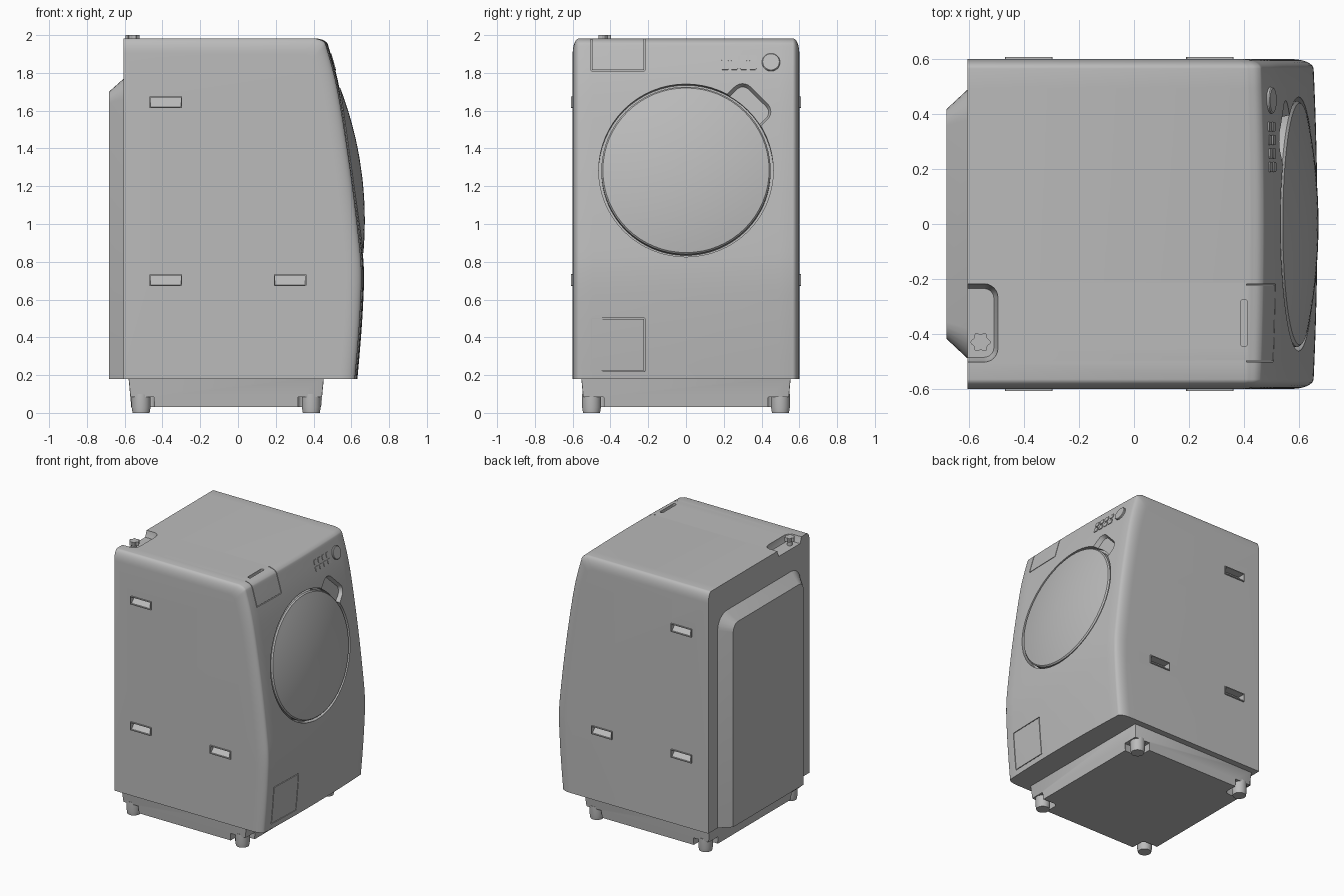
import bpy, bmesh
from math import sin, cos, pi
from mathutils import Matrix, Vector

cube = bpy.data.objects.get("Cube")
if cube:
    bpy.data.objects.remove(cube, do_unlink=True)

grey = bpy.data.materials.new("light grey")
grey.use_nodes = True
COLOR = (0.5, 0.5, 0.5, 1)
grey.diffuse_color = COLOR
grey.node_tree.nodes["Principled BSDF"].inputs["Base Color"].default_value = COLOR


# ---- helpers ----
def loft(name, rings, matrix=Matrix(), closed=False):
    """Skin a list of equal-length closed rings; cap the ends unless closed."""
    bm = bmesh.new()
    loops = [[bm.verts.new(matrix @ Vector(p)) for p in ring] for ring in rings]
    n = len(loops[0])
    pairs = list(zip(loops, loops[1:])) + ([(loops[-1], loops[0])] if closed else [])
    for a, b in pairs:
        for i in range(n):
            j = (i + 1) % n
            bm.faces.new((a[i], a[j], b[j], b[i]))
    if not closed:
        bm.faces.new(loops[0])
        bm.faces.new(loops[-1])
    bmesh.ops.remove_doubles(bm, verts=bm.verts, dist=1e-5)
    bmesh.ops.recalc_face_normals(bm, faces=bm.faces)
    mesh = bpy.data.meshes.new(name)
    bm.to_mesh(mesh)
    bm.free()
    obj = bpy.data.objects.new(name, mesh)
    bpy.context.collection.objects.link(obj)
    mesh.materials.append(grey)
    return obj


def rrect(w, h, r, w_level=0, rb=None, n=6):
    """Rounded rectangle in the local plane; rb is the lower corner radius."""
    rb = r if rb is None else rb
    pts = []
    for k, (sx, sy) in enumerate([(1, 1), (-1, 1), (-1, -1), (1, -1)]):
        c = r if sy > 0 else rb
        for i in range(n + 1):
            a = (k + i / n) * pi / 2
            pts.append((sx * (w / 2 - c) + c * cos(a), sy * (h / 2 - c) + c * sin(a), w_level))
    return pts


def circle(r, z, n=64):
    return [(r * cos(2 * pi * i / n), r * sin(2 * pi * i / n), z) for i in range(n)]


def frame(name, w, h, t, lo, hi, matrix):
    """Rectangular ring of line width t."""
    outer, inner = (w, h, 0.002), (w - 2 * t, h - 2 * t, 0.001)
    rings = [rrect(*outer, lo, n=1), rrect(*outer, hi, n=1),
             rrect(*inner, hi, n=1), rrect(*inner, lo, n=1)]
    return loft(name, rings, matrix, closed=True)


def activate(obj):
    bpy.ops.object.select_all(action='DESELECT')
    obj.select_set(True)
    bpy.context.view_layer.objects.active = obj


def carve(obj, cutter):
    cutter.hide_render = True
    mod = obj.modifiers.new("cut", 'BOOLEAN')
    mod.object, mod.operation, mod.solver = cutter, 'DIFFERENCE', 'EXACT'
    activate(obj)
    bpy.ops.object.modifier_apply(modifier=mod.name)
    bpy.data.objects.remove(cutter, do_unlink=True)


# ---- curved side profile, from bottom to top ----
KEYS = [(0.632, 0.18), (0.648, 0.36), (0.661, 0.55), (0.667, 0.73), (0.655, 0.9),
        (0.607, 1.29), (0.541, 1.7), (0.485, 1.92), (0.464, 1.966), (0.42, 1.983)]


def spline(keys, steps=5):
    k = [Vector(p) for p in keys]
    k = [2 * k[0] - k[1]] + k + [2 * k[-1] - k[-2]]
    out = []
    for a, b, c, d in zip(k, k[1:], k[2:], k[3:]):
        for s in range(steps):
            t = s / steps
            out.append(0.5 * (2 * b + (c - a) * t + (2 * a - 5 * b + 4 * c - d) * t * t
                              + (3 * b - a - 3 * c + d) * t ** 3))
    return out + [k[-2]]


CURVE = spline(KEYS)
BACK, FLOOR, HALF, EDGE = -0.605, 0.18, 0.6, 0.035


def front_x(z):
    for a, b in zip(CURVE, CURVE[1:]):
        if a.y <= z <= b.y:
            return a.x + (b.x - a.x) * (z - a.y) / (b.y - a.y)


def bow(y):
    return 0.015 * (y / HALF) ** 2


def on_front(y, z):
    """Local frame lying on the front panel: u sideways, v up the slope, w outward."""
    v = Vector((front_x(z + 0.04) - front_x(z - 0.04), 0, 0.08)).normalized()
    u = Vector((0, 1, 0))
    m = Matrix((u, v, u.cross(v))).transposed().to_4x4()
    m.translation = (front_x(z) - bow(y), y, z)
    return m


# ---- cabinet: profiles lofted across, shrinking at the rounded edges ----
flat = HALF - EDGE
stations = [(flat * i / 8, 0) for i in range(-8, 9)]
round_edge = [(flat + EDGE * sin(a), 0.08 * (1 - cos(a))) for a in [pi / 16 * i for i in range(1, 9)]]
stations = [(-y, d) for y, d in reversed(round_edge)] + stations + round_edge
rings = []
for y, d in stations:
    kx, kz = 1 - (d + bow(y)) / 1.25, 1 - d / 1.8
    pts = [(p.x, p.y) for p in CURVE] + [(BACK, CURVE[-1].y), (BACK, FLOOR)]
    rings.append([(BACK + (x - BACK) * kx, y, FLOOR + (z - FLOOR) * kz) for x, z in pts])
cabinet = loft("cabinet", rings)

# ---- door opening and domed door ----
DOOR_Z = 1.285
door_m = on_front(0, DOOR_Z)
carve(cabinet, loft("door_cutter", [circle(0.462, -0.06), circle(0.462, 0.15)], door_m))
dome = [circle(r, -0.005 + 0.05 * (1 - (r / 0.44) ** 2)) for r in [0.44 - 0.04 * i for i in range(11)]]
door = loft("door", [circle(0.448, -0.07), circle(0.448, -0.014)] + dome, door_m)

# ---- door grip pocket ----
pocket_m = on_front(0.325, DOOR_Z + 0.335) @ Matrix.Rotation(-pi / 4, 4, 'Z')
carve(cabinet, loft("pocket_cutter", [rrect(0.22, 0.15, 0.045, -0.03), rrect(0.25, 0.18, 0.06, 0.003),
                                      rrect(0.25, 0.18, 0.06, 0.06)], pocket_m))

# ---- detergent drawer seams and finger slot, service hatch seam ----
along_x = Matrix(((0, 0, 1, 0.41), (1, 0, 0, -0.36), (0, 1, 0, 1.93), (0, 0, 0, 1)))
carve(cabinet, frame("drawer_cutter", 0.284, 0.24, 0.005, 0, 0.4, along_x))
slot_m = Matrix.Translation((0.4, -0.36, 1.98))
carve(cabinet, loft("slot_cutter", [rrect(0.025, 0.17, 0.01, z) for z in (-0.035, 0.05)], slot_m))
carve(cabinet, frame("hatch_cutter", 0.284, 0.284, 0.005, -0.012, 0.03, on_front(-0.36, 0.36)))

# ---- tap recess in the rear top corner ----
tap_m = Matrix.Translation((-0.62, -0.36, 1.983))
carve(cabinet, loft("tap_cutter", [rrect(0.22, 0.25, 0.035, -0.045), rrect(0.25, 0.285, 0.05, -0.003),
                                   rrect(0.25, 0.285, 0.05, 0.05)], tap_m))


# ---- side grips: sloped pockets with a thin rim, on both sides ----
GW, GH = 0.172, 0.062
parts = []
for side in (1, -1):
    for gx, gz in [(-0.383, 1.645), (-0.383, 0.703), (0.276, 0.703)]:
        lo, hi, hw = gz - GH / 2 + 0.006, gz + GH / 2 - 0.006, GW / 2 - 0.006
        section = [(0.63, lo), (0.63, hi), (0.55, hi), (0.598, lo)]
        carve(cabinet, loft("grip_cutter", [[(gx + s * hw, side * y, z) for y, z in section] for s in (-1, 1)]))
        m = Matrix(((1, 0, 0, gx), (0, 0, side, 0), (0, 1, 0, gz), (0, 0, 0, 1)))
        parts.append(frame("side_grip_rim", GW, GH, 0.006, 0.59, 0.608, m))

# ---- rear panel ----
to_back = Matrix(((0, 0, 1, 0), (1, 0, 0, 0), (0, 1, 0, 0), (0, 0, 0, 1)))


def rear_ring(half, top, r, x):
    return [(u, v + (FLOOR + top) / 2, w) for u, v, w in rrect(2 * half, top - FLOOR, r, x, rb=0.001)]


parts.append(loft("rear_panel", [rear_ring(0.49, 1.77, 0.11, -0.58), rear_ring(0.49, 1.77, 0.11, -0.605),
                                 rear_ring(0.417, 1.7, 0.06, -0.683)], to_back))

# ---- dial and buttons ----
dial_m = on_front(0.45, 1.855)
parts.append(loft("dial", [circle(0.048, -0.02, 40), circle(0.048, 0.008, 40), circle(0.044, 0.012, 40)], dial_m))
for row in (1.832, 1.878):
    for col in range(4):
        m = on_front(0.207 + 0.049 * col, row)
        parts.append(loft("button", [rrect(0.036, 0.034, 0.006, w, n=3) for w in (-0.02, 0.005)], m))

# ---- tap: lobed knob on a stem ----
knob = [[(x * k, y * k, z) for (x, y, _), k in
         zip(circle(0.037, 0, 48), [0.88 + 0.12 * cos(6 * 2 * pi * i / 48) for i in range(48)])]
        for z in (-0.012, 0.017)]
knob_m = Matrix.Translation((-0.558, -0.43, 1.983))
parts.append(loft("tap_knob", knob, knob_m))
parts.append(loft("tap_stem", [circle(0.018, -0.06, 24), circle(0.018, -0.005, 24)], knob_m))

# ---- plinth with notched corners, and feet ----
plinth = loft("plinth", [rrect(w, h, 0.005, z, n=2) for w, h, z in [(1.005, 1.08, 0.03), (1.035, 1.11, 0.19)]],
              Matrix.Translation((-0.0625, 0, 0)))
for fx in (-0.513, 0.388):
    for fy in (-0.5, 0.5):
        m = Matrix.Translation((fx, fy, 0))
        carve(plinth, loft("notch_cutter", [rrect(0.14, 0.14, 0.03, z) for z in (-0.02, 0.085)], m))
        parts.append(loft("foot", [circle(0.045, 0, 32), circle(0.05, 0.03, 32), circle(0.05, 0.1, 32)], m))

# ---- shading ----
for obj in [cabinet, door, plinth] + parts:
    activate(obj)
    bpy.ops.object.shade_smooth_by_angle(angle=pi / 6)
